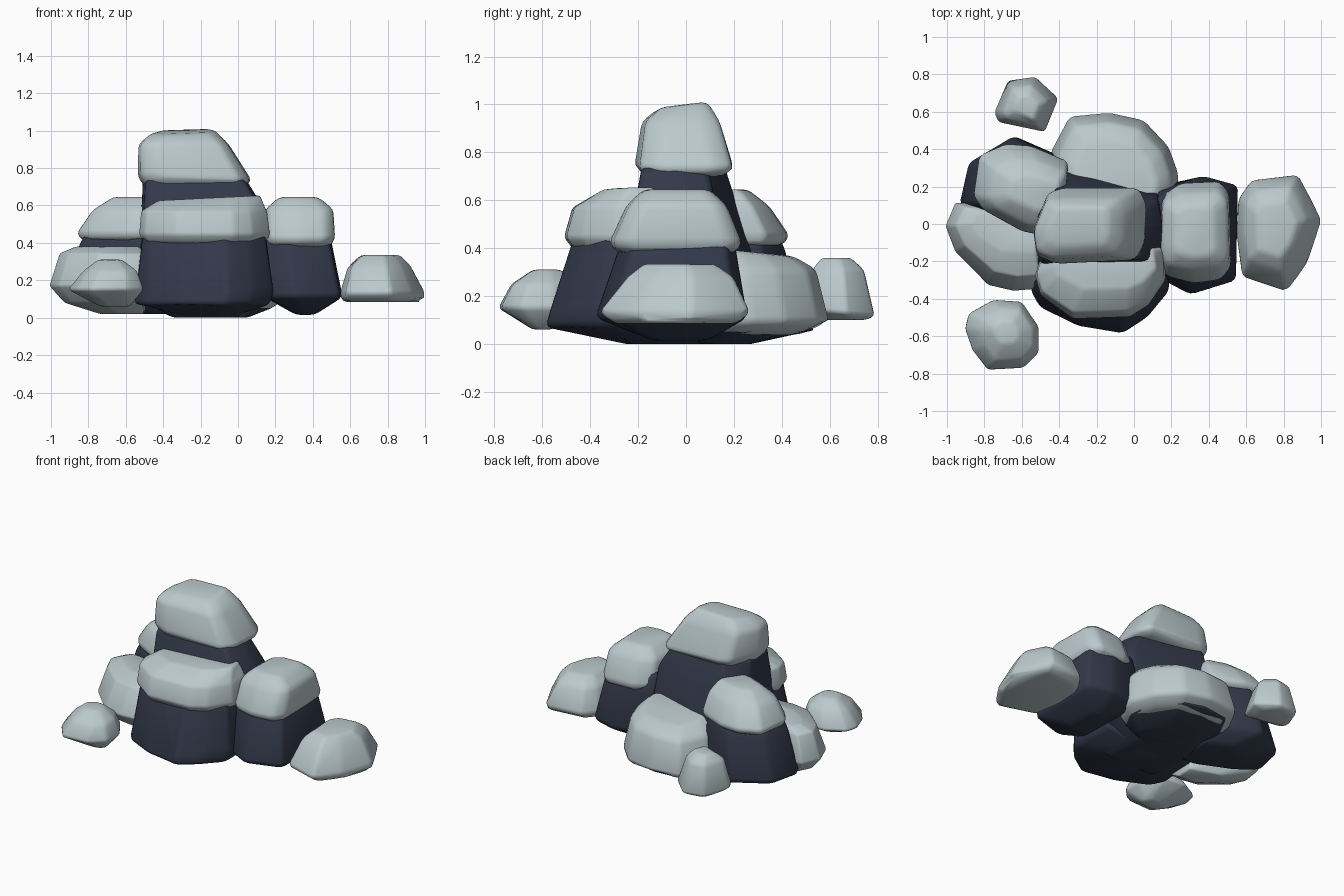
import bpy, bmesh, math


def material(name, rgb):
    m = bpy.data.materials.new(name)
    m.diffuse_color = (*rgb, 1)
    return m


PALE = material("pale grey stone", (0.50, 0.59, 0.61))
DARK = material("dark slate stone", (0.032, 0.041, 0.069))


def rock(name, mat, outline, rings, bevel=0.025):
    """Convex boulder: the plan outline is fitted to each ring's box.
    ring = (z, x0, x1, y0, y1[, tilt_x, tilt_y])"""
    xs, ys = [p[0] for p in outline], [p[1] for p in outline]
    ax, bx, ay, by = min(xs), max(xs), min(ys), max(ys)
    bm = bmesh.new()
    for z, x0, x1, y0, y1, *tilt in rings:
        tx, ty = tilt or (0, 0)
        for x, y in outline:
            px = x0 + (x - ax) / (bx - ax) * (x1 - x0)
            py = y0 + (y - ay) / (by - ay) * (y1 - y0)
            pz = z + tx * (px - (x0 + x1) / 2) + ty * (py - (y0 + y1) / 2)
            bm.verts.new((px, py, pz))
    hull = bmesh.ops.convex_hull(bm, input=bm.verts[:])
    junk = {g for g in hull["geom_interior"] + hull["geom_unused"]
            if isinstance(g, bmesh.types.BMVert)}
    bmesh.ops.delete(bm, geom=list(junk), context='VERTS')
    bmesh.ops.remove_doubles(bm, verts=bm.verts[:], dist=0.025)
    bmesh.ops.dissolve_limit(bm, angle_limit=math.radians(9),
                             verts=bm.verts[:], edges=bm.edges[:])
    bmesh.ops.recalc_face_normals(bm, faces=bm.faces[:])
    me = bpy.data.meshes.new(name)
    bm.to_mesh(me)
    bm.free()
    me.materials.append(mat)
    me.polygons.foreach_set("use_smooth", [True] * len(me.polygons))
    ob = bpy.data.objects.new(name, me)
    bpy.context.collection.objects.link(ob)
    b = ob.modifiers.new("worn edges", 'BEVEL')
    b.width, b.segments = bevel, 2
    b.limit_method, b.angle_limit = 'ANGLE', math.radians(12)
    return ob


# Central tower and its cap
rock("tower_body", DARK,
     [(-.5, -.25), (-.52, .1), (-.4, .33), (.13, .2), (.16, 0), (.14, -.25)],
     [(0, -.35, .0, -.25, .28), (.1, -.54, .18, -.3, .37),
      (.56, -.52, .155, -.21, .23), (.74, -.51, .045, -.185, .165)])
rock("tower_cap", PALE,
     [(-.53, -.03), (-.45, .16), (-.37, .18), (.03, .18), (.07, .1),
      (.06, -.1), (.01, -.18), (-.41, -.2), (-.51, -.16)],
     [(.7, -.505, .04, -.175, .155), (.745, -.54, .075, -.215, .195, -.04, 0),
      (.93, -.535, -.05, -.185, .14), (.995, -.46, -.13, -.12, .09, .03, .12)])

# Front block
rock("front_body", DARK,
     [(-.55, -.37), (-.5, -.45), (-.29, -.54), (-.05, -.575), (.08, -.5),
      (.19, -.38), (.18, -.1), (-.52, -.1)],
     [(0, -.27, -.04, -.26, 0), (.07, -.555, .17, -.59, -.05),
      (.14, -.55, .19, -.57, -.05),
      (.42, -.515, .155, -.48, -.1), (.5, -.5, .14, -.44, -.1)])
rock("front_cap", PALE,
     [(-.53, -.28), (-.5, -.38), (-.33, -.5), (-.03, -.49), (.07, -.43),
      (.16, -.3), (.16, -.15), (.14, -.12), (-.5, -.18)],
     [(.4, -.505, .145, -.475, -.12), (.445, -.53, .17, -.51, -.11),
      (.57, -.52, .155, -.475, -.12), (.64, -.43, .12, -.35, -.13, .05, 0)])

# Right block
rock("right_body", DARK,
     [(.14, -.2), (.14, .2), (.37, .25), (.55, .2), (.54, -.3), (.3, -.375),
      (.16, -.3)],
     [(.015, .31, .41, -.15, .1), (.11, .14, .56, -.385, .26),
      (.4, .12, .505, -.29, .21), (.5, .12, .48, -.25, .17)])
rock("right_cap", PALE,
     [(.14, -.18), (.15, .15), (.25, .22), (.46, .23), (.51, .17),
      (.52, -.22), (.47, -.29), (.32, -.31), (.17, -.27)],
     [(.38, .16, .49, -.285, .205), (.42, .135, .52, -.325, .235),
      (.58, .145, .51, -.25, .17), (.645, .22, .43, -.18, .1)])

# Back-left block
rock("back_left_body", DARK,
     [(-.93, .12), (-.88, .33), (-.64, .465), (-.36, .35), (-.36, -.05),
      (-.55, -.05), (-.8, .05)],
     [(.02, -.72, -.35, 0, .32), (.1, -.94, -.36, -.08, .475),
      (.4, -.85, -.37, -.05, .42), (.5, -.79, -.38, 0, .36)])
rock("back_left_cap", PALE,
     [(-.85, .15), (-.82, .36), (-.68, .42), (-.55, .41), (-.36, .33),
      (-.37, .15), (-.5, -.05), (-.6, -.03), (-.8, .08)],
     [(.41, -.83, -.37, -.03, .4), (.45, -.865, -.35, -.065, .435),
      (.575, -.78, -.36, -.02, .35), (.645, -.67, -.4, .07, .26)])

# Low pale boulders leaning on the pile
rock("left_boulder", PALE,
     [(-1, -.02), (-.95, .1), (-.87, .1), (-.52, -.05), (-.53, -.34),
      (-.65, -.35), (-.78, -.32), (-.95, -.15)],
     [(.02, -.74, -.5, -.18, .0), (.08, -.93, -.5, -.28, .06),
      (.17, -1.01, -.51, -.36, .115),
      (.345, -.955, -.5, -.28, .09), (.38, -.87, -.52, -.16, .06)])
BACK = [(-.42, .05), (-.44, .38), (-.34, .57), (-.13, .59), (.05, .55),
        (.18, .41), (.23, .27), (.23, .19), (.15, .05)]
rock("back_boulder", PALE, BACK,
     [(.04, -.38, .16, .05, .5), (.09, -.45, .24, .05, .6),
      (.31, -.41, .2, .05, .545), (.385, -.32, .12, .08, .45, 0, -.1)])
rock("back_base", DARK, BACK,
     [(0, -.3, .05, .05, .28), (.055, -.41, .19, .05, .54),
      (.1, -.4, .18, .05, .5)])

# Loose stones around the pile
rock("right_stone", PALE,
     [(.55, -.05), (.58, -.28), (.82, -.36), (.93, -.2), (1, .02), (.88, .26),
      (.63, .23), (.56, .13)],
     [(.085, .56, .99, -.3, .21), (.13, .545, 1.005, -.37, .27),
      (.28, .59, .925, -.25, .2), (.335, .65, .87, -.18, .12)])
rock("front_stone", PALE,
     [(-.9, -.56), (-.88, -.48), (-.75, -.41), (-.6, -.42), (-.51, -.55),
      (-.51, -.68), (-.59, -.76), (-.78, -.77), (-.86, -.67)],
     [(.06, -.74, -.58, -.64, -.56), (.15, -.91, -.505, -.785, -.4),
      (.25, -.83, -.54, -.73, -.45), (.31, -.75, -.62, -.64, -.52)])
rock("back_stone", PALE,
     [(-.74, .6), (-.67, .76), (-.53, .78), (-.41, .67), (-.48, .5),
      (-.72, .55)],
     [(.1, -.68, -.47, .58, .75), (.13, -.75, -.4, .49, .79, 0, -.1),
      (.31, -.7, -.46, .52, .745), (.36, -.65, -.51, .56, .69)], 0.022)
